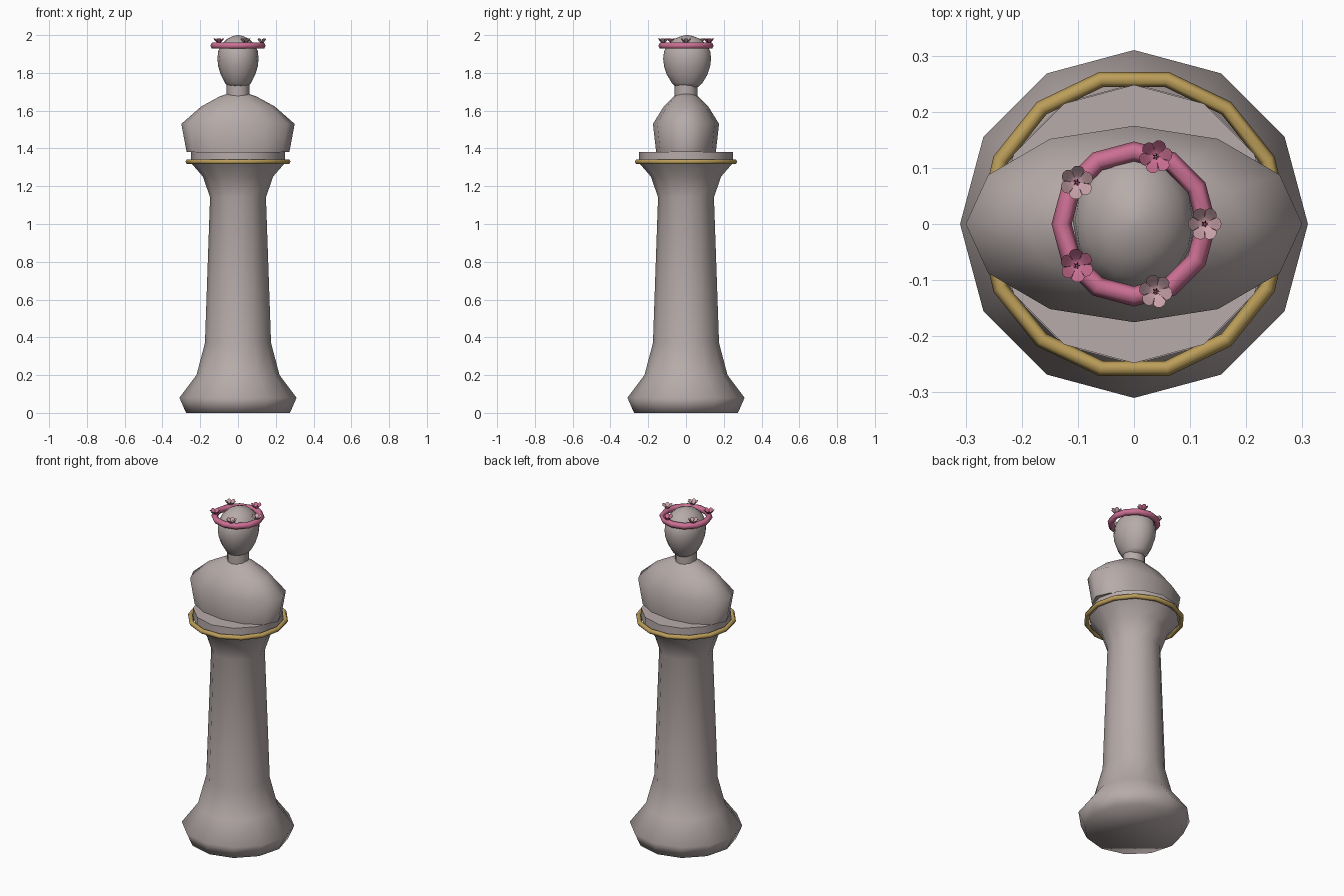
import bpy, bmesh, math
from math import sin, cos, pi, radians

if "Cube" in bpy.data.objects:
    bpy.data.objects.remove(bpy.data.objects["Cube"])


def material(name, rgb):
    m = bpy.data.materials.new(name)
    m.diffuse_color = (*rgb, 1)
    m.use_nodes = True
    m.node_tree.nodes["Principled BSDF"].inputs["Base Color"].default_value = m.diffuse_color
    return m


STONE = material("warm grey stone", (0.47, 0.41, 0.40))
GOLD = material("gold", (0.50, 0.34, 0.10))
PINK = material("rose pink", (0.60, 0.16, 0.29))
PALE = material("pale pink", (0.60, 0.37, 0.41))
DARK = material("dark stamen", (0.22, 0.10, 0.13))


def finish(name, bm, mats, angle):
    bmesh.ops.recalc_face_normals(bm, faces=bm.faces)
    me = bpy.data.meshes.new(name)
    bm.to_mesh(me)
    bm.free()
    for m in mats:
        me.materials.append(m)
    ob = bpy.data.objects.new(name, me)
    bpy.context.collection.objects.link(ob)
    bpy.ops.object.select_all(action='DESELECT')
    ob.select_set(True)
    bpy.context.view_layer.objects.active = ob
    if angle:
        bpy.ops.object.shade_smooth_by_angle(angle=radians(angle))
    return ob


def loft(name, rings, sides, mat, angle, cy=0):
    """Stack of elliptical rings given as (z, x radius, y radius), capped at both ends."""
    bm = bmesh.new()
    loops = [[bm.verts.new((rx * cos(2 * pi * i / sides), cy + ry * sin(2 * pi * i / sides), z))
              for i in range(sides)] for z, rx, ry in rings]
    for a, b in zip(loops, loops[1:]):
        for i in range(sides):
            j = (i + 1) % sides
            bm.faces.new((a[i], a[j], b[j], b[i]))
    bm.faces.new(loops[0][::-1])
    bm.faces.new(loops[-1])
    return finish(name, bm, [mat], angle)


def ring(name, major, minor, z, segs, sides, mat):
    bpy.ops.mesh.primitive_torus_add(major_radius=major, minor_radius=minor,
                                     major_segments=segs, minor_segments=sides, location=(0, 0, z))
    ob = bpy.context.object
    ob.name = name
    ob.data.materials.append(mat)
    bpy.ops.object.shade_smooth_by_angle(angle=radians(65))


# Pillar body with flared foot and neck
pillar = [(0, .275), (.08, .31), (.2, .22), (.37, .175), (1.14, .148), (1.25, .185), (1.325, .25)]
loft("pillar", [(z, r, r) for z, r in pillar], 12, STONE, 80)
loft("collar_disc", [(1.325, .248, .248), (1.38, .248, .248)], 12, STONE, 40)
ring("gold_band", .264, .014, 1.33, 14, 6, GOLD)

# Bust, neck and head
loft("shoulders", [(1.38, .272, .158), (1.53, .30, .175), (1.622, .195, .118),
                   (1.675, .098, .066), (1.69, .055, .04)], 12, STONE, 70)
loft("neck", [(1.675, .06, .06), (1.74, .06, .06)], 12, STONE, 40)
head = [(1.725, .05, .058), (1.745, .068, .08), (1.79, .091, .107), (1.835, .105, .122),
        (1.875, .109, .127), (1.915, .105, .122), (1.95, .088, .103), (1.98, .058, .068), (1.995, .026, .03),
        (2.0, .006, .007)]
loft("head", head, 16, STONE, 80, cy=.006)

# Flower crown
ring("crown_band", .129, .018, 1.944, 12, 6, PINK)


def flower(name, angle, mat):
    """Cup of six petals around a cluster of stamens."""
    cx, cy, z = .126 * cos(angle), .126 * sin(angle), 1.957
    bm = bmesh.new()

    def point(r, a, h):
        return bm.verts.new((cx + r * cos(a), cy + r * sin(a), z + h))

    base = bm.verts.new((cx, cy, z))
    for k in range(6):
        a = angle + k * pi / 3
        inner = [point(.014, a + d, .006) for d in (-.52, .52)]
        outer = [point(r, a + d, h) for r, d, h in
                 ((.025, .5, .019), (.029, .25, .025), (.030, 0, .026), (.029, -.25, .025), (.025, -.5, .019))]
        bm.faces.new((base, inner[0], inner[1]))
        bm.faces.new((inner[0], outer[4], outer[3], outer[2], outer[1], outer[0], inner[1]))
    for k in range(5):
        a = angle + k * 2 * pi / 5
        tip = point(.008, a, .022)
        f = bm.faces.new((point(.002, a - 1, .001), point(.002, a + 1, .001), tip))
        f.material_index = 1
    finish(name, bm, [mat, DARK], 30)


for i, mat in enumerate((PALE, PINK, PALE, PINK, PALE)):
    flower(f"crown_flower_{i + 1}", i * 2 * pi / 5, mat)
